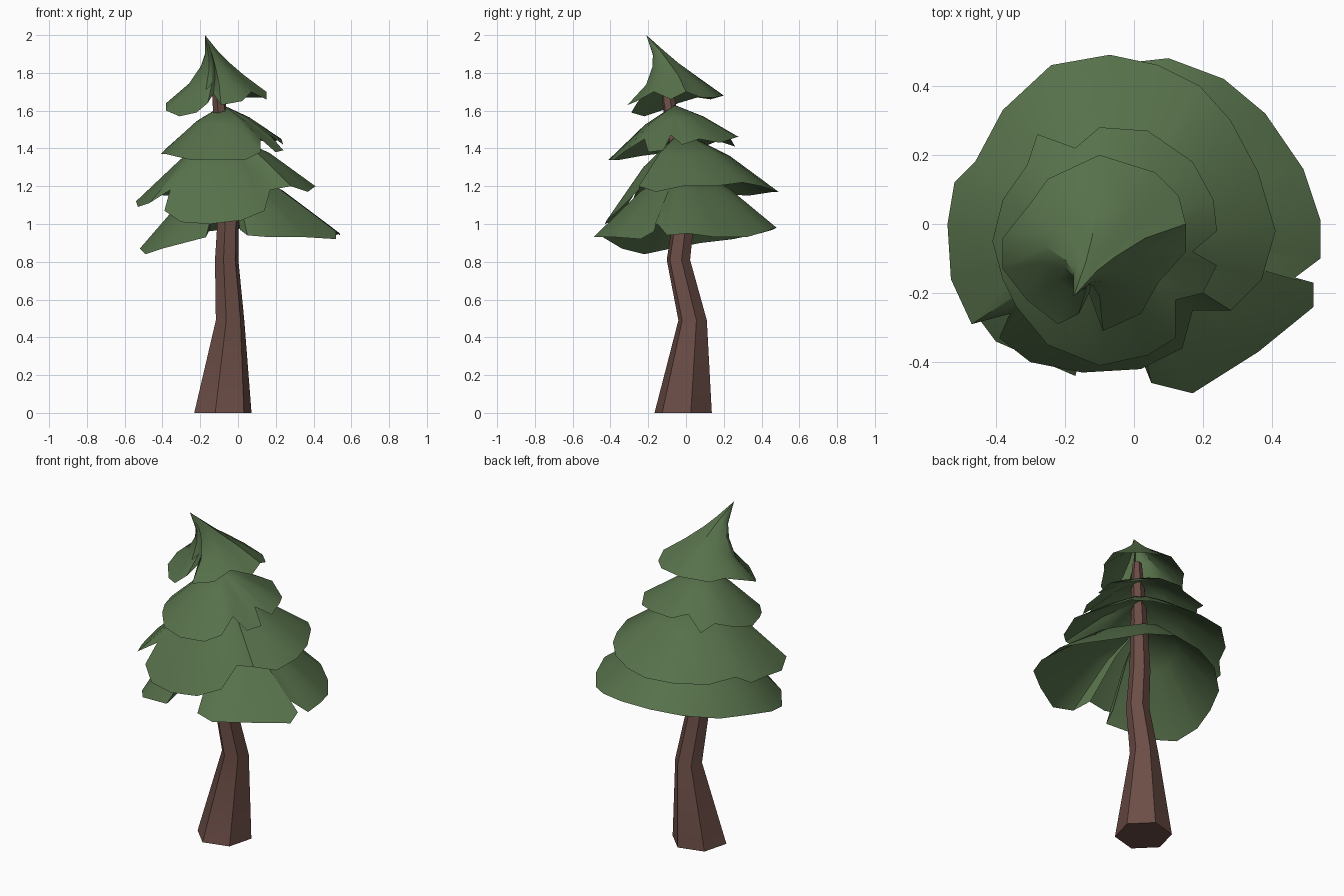
import bpy, math


def material(name, rgb):
    m = bpy.data.materials.new(name)
    m.diffuse_color = (*rgb, 1)
    return m


GREEN = material("needles", (0.095, 0.165, 0.07))
BROWN = material("bark", (0.15, 0.075, 0.062))


def make(name, verts, faces, mat, angle):
    me = bpy.data.meshes.new(name)
    me.from_pydata(verts, [], faces)
    me.materials.append(mat)
    ob = bpy.data.objects.new(name, me)
    bpy.context.collection.objects.link(ob)
    bpy.ops.object.select_all(action='DESELECT')
    ob.select_set(True)
    bpy.context.view_layer.objects.active = ob
    bpy.ops.object.shade_smooth_by_angle(angle=math.radians(angle))
    return ob


def skirt(name, tip, rings, rim, closed=True):
    """Drooping skirt: rings are (centre x, centre y, spread, drop) from the tip to the rim."""
    n = len(rim)
    verts = [tip]
    for cx, cy, t, h in rings + [(0, 0, 1, 1)]:
        verts += [(cx + (x - cx) * t, cy + (y - cy) * t, tip[2] + (z - tip[2]) * h)
                  for x, y, z in rim]
    faces = []
    for i in range(n if closed else n - 1):
        j = (i + 1) % n
        faces.append((0, 1 + i, 1 + j))
        for r in range(len(rings)):
            a, b = 1 + r * n, 1 + (r + 1) * n
            faces.append((a + i, b + i, b + j, a + j))
    return make(name, verts, faces, GREEN, 35)


# Crooked six-sided trunk: x, y, z, radius
path = [(-0.08, -0.015, 0, 0.157), (-0.042, 0.035, 0.49, 0.078),
        (-0.06, -0.04, 0.81, 0.064), (-0.052, -0.012, 1.03, 0.058),
        (-0.07, -0.04, 1.35, 0.046), (-0.10, -0.09, 1.64, 0.036),
        (-0.115, -0.11, 1.78, 0.025)]
verts = [(x + r * math.cos(math.radians(15 + 60 * k)),
          y + r * math.sin(math.radians(15 + 60 * k)), z)
         for x, y, z, r in path for k in range(6)]
faces = [(6 * s + k, 6 * s + (k + 1) % 6, 6 * s + 6 + (k + 1) % 6, 6 * s + 6 + k)
         for s in range(len(path) - 1) for k in range(6)]
last = 6 * (len(path) - 1)
faces += [tuple(range(5, -1, -1)), tuple(range(last, last + 6))]
make("trunk", verts, faces, BROWN, 30)

# Bottom skirt, split open at the front
skirt("bottom_branches", (-0.05, -0.01, 1.31),
      [(-0.05, -0.01, 0.48, 0.36)],
      [(0.01, -0.36, 0.97), (0.05, -0.46, 0.94), (0.17, -0.49, 0.93),
       (0.36, -0.37, 0.93), (0.52, -0.24, 0.92), (0.52, -0.17, 0.96),
       (0.46, -0.16, 1.01), (0.54, -0.10, 0.94), (0.54, 0.01, 0.95),
       (0.49, 0.16, 0.93), (0.38, 0.32, 0.93), (0.26, 0.42, 0.96),
       (0.10, 0.48, 0.98), (-0.08, 0.46, 0.97), (-0.25, 0.39, 0.95),
       (-0.40, 0.25, 0.92), (-0.48, 0.08, 0.90), (-0.52, -0.08, 0.87),
       (-0.49, -0.22, 0.84), (-0.40, -0.34, 0.87), (-0.17, -0.44, 0.93),
       (-0.15, -0.36, 0.97)], closed=False)

# Third skirt, with a lower lobe at the front
skirt("lower_branches", (-0.07, -0.03, 1.49),
      [(-0.07, -0.03, 0.5, 0.40)],
      [(0.02, -0.42, 1.02), (0.14, -0.36, 1.07), (0.17, -0.25, 1.18),
       (0.28, -0.25, 1.20), (0.37, -0.16, 1.17), (0.41, -0.02, 1.20),
       (0.36, 0.15, 1.20), (0.28, 0.30, 1.22), (0.19, 0.40, 1.20),
       (0.07, 0.46, 1.18), (-0.07, 0.49, 1.17), (-0.24, 0.46, 1.17),
       (-0.38, 0.33, 1.15), (-0.46, 0.18, 1.16), (-0.52, 0.12, 1.12),
       (-0.54, 0.00, 1.12), (-0.53, -0.16, 1.09), (-0.47, -0.29, 1.11),
       (-0.36, -0.26, 1.18), (-0.39, -0.33, 1.07), (-0.30, -0.40, 1.01),
       (-0.15, -0.43, 1.00)])

# Second skirt
skirt("upper_branches", (-0.08, -0.06, 1.63),
      [(-0.08, -0.06, 0.45, 0.36)],
      [(0.24, -0.02, 1.42), (0.23, 0.07, 1.45), (0.17, 0.18, 1.43),
       (0.04, 0.27, 1.46), (-0.10, 0.28, 1.46), (-0.17, 0.22, 1.48),
       (-0.28, 0.26, 1.41), (-0.31, 0.17, 1.44), (-0.38, 0.07, 1.40),
       (-0.41, -0.05, 1.37), (-0.38, -0.16, 1.37), (-0.34, -0.24, 1.36),
       (-0.25, -0.35, 1.34), (-0.10, -0.41, 1.34), (0.04, -0.38, 1.34),
       (0.12, -0.33, 1.38), (0.12, -0.22, 1.45), (0.20, -0.20, 1.38),
       (0.24, -0.12, 1.39), (0.17, -0.08, 1.47)])

# Top skirt drawn up into a leaning point
skirt("tree_top", (-0.175, -0.21, 2.0),
      [(-0.145, -0.155, 0.13, 0.28), (-0.13, -0.13, 0.27, 0.46),
       (-0.11, -0.09, 0.55, 0.71)],
      [(0.15, 0.00, 1.70), (0.13, 0.08, 1.67), (0.06, 0.15, 1.67),
       (-0.10, 0.20, 1.68), (-0.25, 0.13, 1.66), (-0.30, 0.06, 1.67),
       (-0.38, -0.04, 1.64), (-0.38, -0.13, 1.60), (-0.31, -0.22, 1.57),
       (-0.22, -0.29, 1.59), (-0.16, -0.26, 1.64), (-0.13, -0.20, 1.69),
       (-0.09, -0.31, 1.63), (0.02, -0.26, 1.65), (0.07, -0.17, 1.70),
       (0.15, -0.08, 1.66)])
